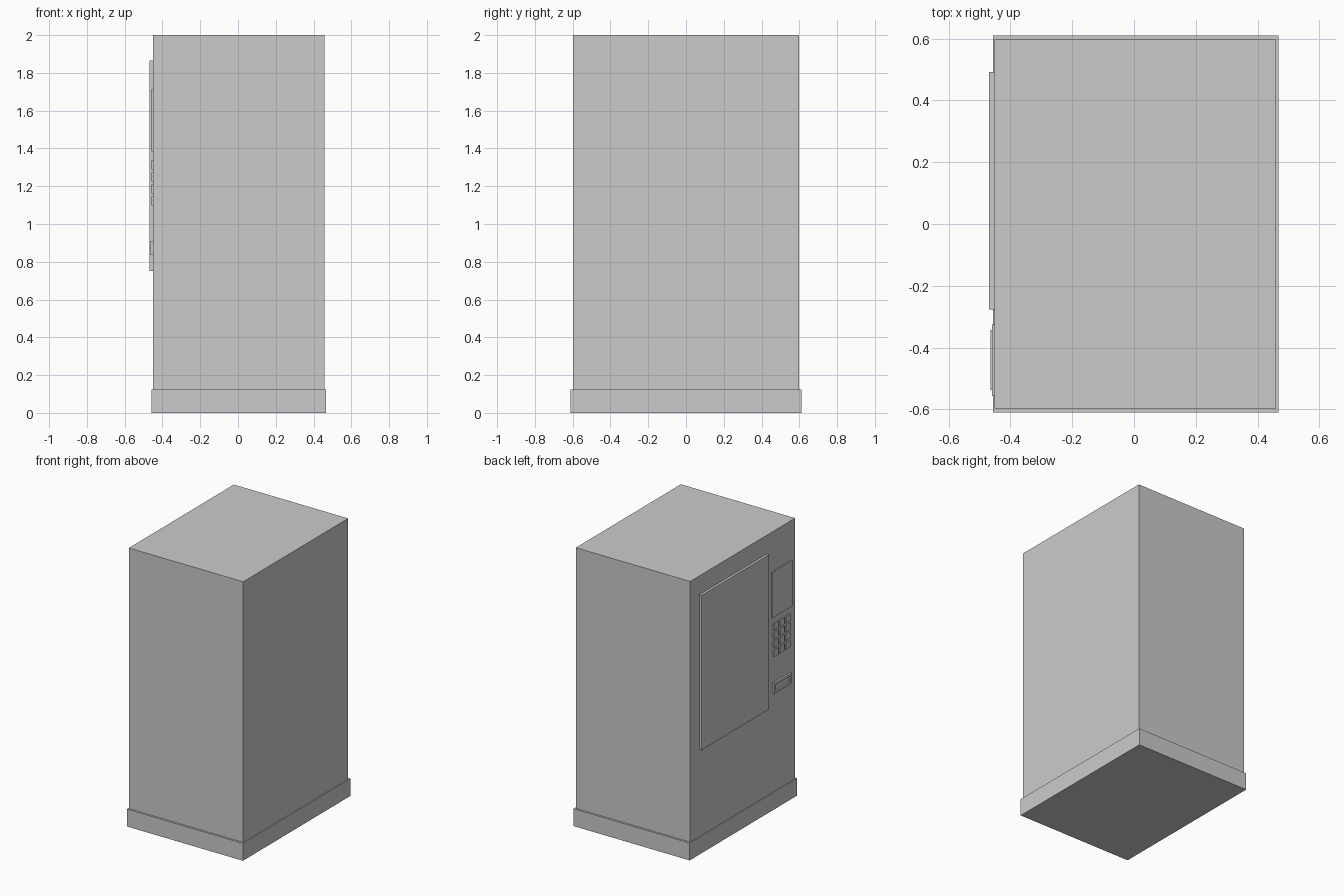
import bpy, bmesh
from mathutils import Vector

if "Cube" in bpy.data.objects:
    bpy.data.objects.remove(bpy.data.objects["Cube"])


def box(name, lo, hi):
    """Axis-aligned box between two corners."""
    lo, hi = Vector(lo), Vector(hi)
    mesh = bpy.data.meshes.new(name)
    bm = bmesh.new()
    bmesh.ops.create_cube(bm, size=1.0)
    for v in bm.verts:
        v.co = Vector([(lo[i] + hi[i]) / 2 + v.co[i] * (hi[i] - lo[i]) for i in range(3)])
    bm.to_mesh(mesh)
    bm.free()
    obj = bpy.data.objects.new(name, mesh)
    bpy.context.collection.objects.link(obj)
    return obj


FACE = -0.451  # service face of the cabinet, looking towards -x

# Cabinet and plinth
box("cabinet", (FACE, -0.597, 0.125), (0.459, 0.597, 2.0))
box("plinth", (-0.457, -0.611, 0.0), (0.467, 0.611, 0.125))

# Display window and screen
box("display_window", (-0.469, -0.276, 0.752), (FACE, 0.492, 1.865))
box("screen", (-0.459, -0.557, 1.385), (FACE, -0.326, 1.715))

# Keypad, three columns by four rows
for row in range(4):
    for col in range(3):
        y = -0.372 - col * 0.068
        z = 1.313 - row * 0.064
        box(f"key_{row}_{col}", (-0.457, y - 0.025, z - 0.024), (FACE, y + 0.025, z + 0.024))

# Coin slot housing with a narrow recessed opening
slot = box("coin_slot", (-0.464, -0.537, 0.836), (FACE, -0.343, 0.911))
bm = bmesh.new()
bm.from_mesh(slot.data)
front = min(bm.faces, key=lambda f: f.calc_center_median().x)
bmesh.ops.inset_region(bm, faces=[front], thickness=0.022)
bottom = bmesh.ops.extrude_discrete_faces(bm, faces=[front])["faces"][0]
bmesh.ops.translate(bm, verts=bottom.verts, vec=(0.01, 0, 0))
bm.to_mesh(slot.data)
bm.free()
